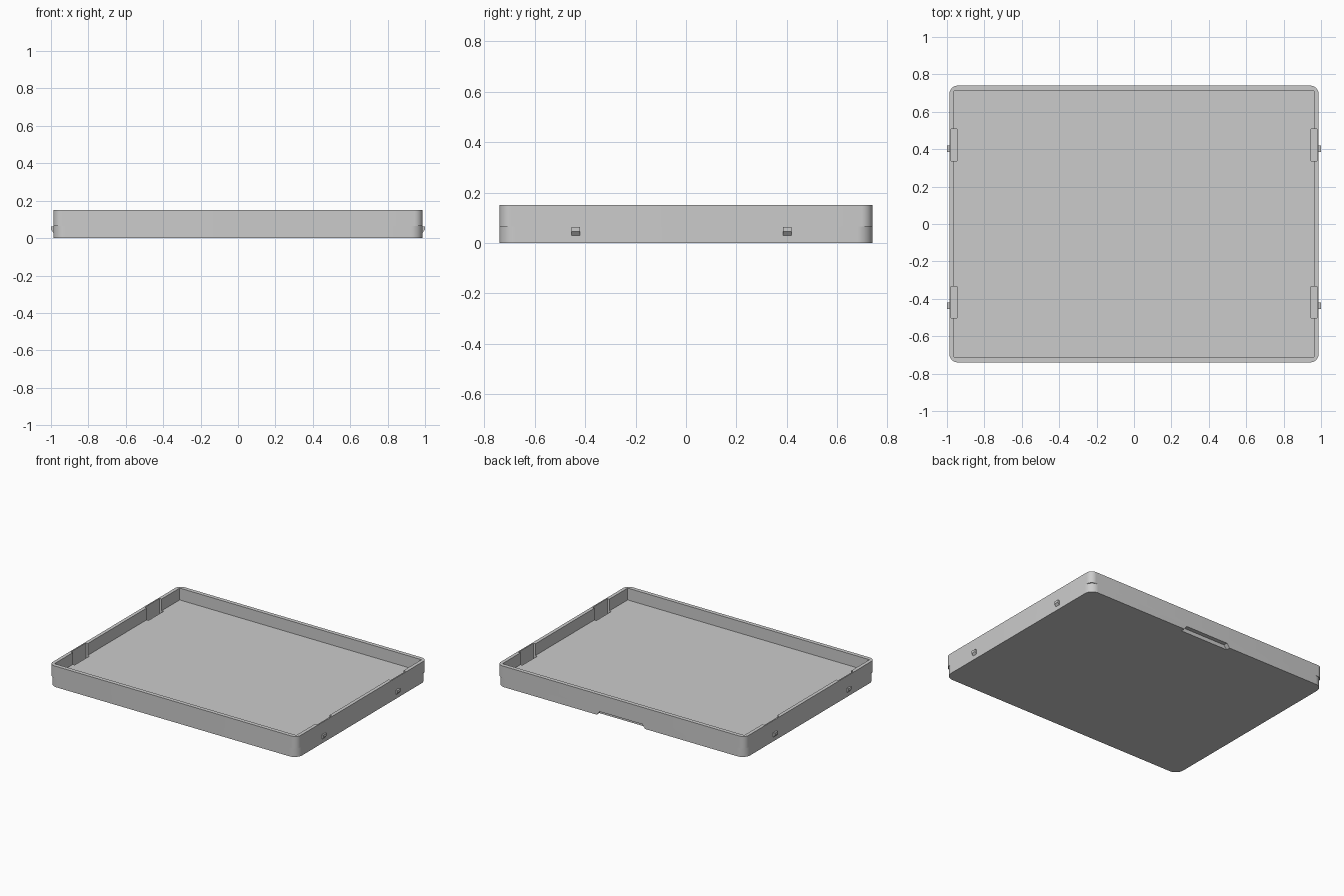
import bpy, bmesh, math

if "Cube" in bpy.data.objects:
    bpy.data.objects.remove(bpy.data.objects["Cube"])

HX, HY, TOP, FLOOR = 0.987, 0.74, 0.15, 0.065

grey = bpy.data.materials.new("plain grey")
grey.diffuse_color = (0.6, 0.6, 0.6, 1)
grey.use_nodes = True
grey.node_tree.nodes["Principled BSDF"].inputs["Base Color"].default_value = grey.diffuse_color


def prism(name, points, direction):
    """Extrude a closed polygon of 3D points along a direction."""
    bm = bmesh.new()
    face = bm.faces.new([bm.verts.new(p) for p in points])
    ext = bmesh.ops.extrude_face_region(bm, geom=[face])
    verts = [v for v in ext["geom"] if isinstance(v, bmesh.types.BMVert)]
    bmesh.ops.translate(bm, verts=verts, vec=direction)
    bmesh.ops.recalc_face_normals(bm, faces=bm.faces)
    mesh = bpy.data.meshes.new(name)
    bm.to_mesh(mesh)
    bm.free()
    mesh.materials.append(grey)
    ob = bpy.data.objects.new(name, mesh)
    bpy.context.collection.objects.link(ob)
    return ob


def rounded_slab(name, r, z0, z1, steps=10):
    pts = []
    for i, (sx, sy) in enumerate([(1, 1), (-1, 1), (-1, -1), (1, -1)]):
        for k in range(steps + 1):
            a = math.pi / 2 * (i + k / steps)
            pts.append((sx * (HX - r) + r * math.cos(a),
                        sy * (HY - r) + r * math.sin(a), z0))
    return prism(name, pts, (0, 0, z1 - z0))


def box(name, x0, x1, y0, y1, z0, z1):
    return prism(name, [(x0, y0, z0), (x1, y0, z0), (x1, y1, z0), (x0, y1, z0)],
                 (0, 0, z1 - z0))


def cut(target, cutters):
    bpy.context.view_layer.objects.active = target
    for c in cutters:
        m = target.modifiers.new("cut", 'BOOLEAN')
        m.operation, m.solver, m.object = 'DIFFERENCE', 'EXACT', c
        bpy.ops.object.modifier_apply(modifier=m.name)


# Floor slab with softer corners, and the wall frame standing on it
base = rounded_slab("tray_base", 0.062, 0, FLOOR)
wall = rounded_slab("tray_wall", 0.045, FLOOR, TOP)

# Inner cavity
cavity = box("cavity_cutter", -0.962, 0.962, -0.711, 0.711, FLOOR - 0.02, TOP + 0.05)
# Pockets behind the side clips, open at the rim
pockets = []
for s in (-1, 1):
    for y in (-0.418, 0.422):
        x0, x1 = sorted((s * 0.947, s * 0.978))
        pockets.append(box("pocket_cutter", x0, x1, y - 0.085, y + 0.085, 0.03, TOP + 0.05))
# Finger notch with sloped ends under the back wall
notch = prism("notch_cutter", [(-0.2, 0.71, -0.01), (0.2, 0.71, -0.01),
                               (0.17, 0.71, 0.028), (-0.17, 0.71, 0.028)], (0, 0.1, 0))

cut(wall, [cavity] + pockets)
cut(base, pockets + [notch])
for c in [cavity, notch] + pockets:
    bpy.data.objects.remove(c)

# Snap clips on both side walls, sloped underneath
for s, side in ((-1, "left"), (1, "right")):
    for y, end in ((-0.437, "front"), (0.402, "back")):
        prof = [(0.98, 0.03), (0.987, 0.03), (1.0, 0.045), (1.0, 0.063), (0.98, 0.063)]
        prism(f"clip_{side}_{end}", [(s * x, y - 0.017, z) for x, z in prof], (0, 0.034, 0))

# Smooth corners, crisp edges
bpy.ops.object.select_all(action='DESELECT')
for ob in (base, wall):
    ob.select_set(True)
bpy.context.view_layer.objects.active = wall
bpy.ops.object.shade_smooth_by_angle(angle=math.radians(30))
